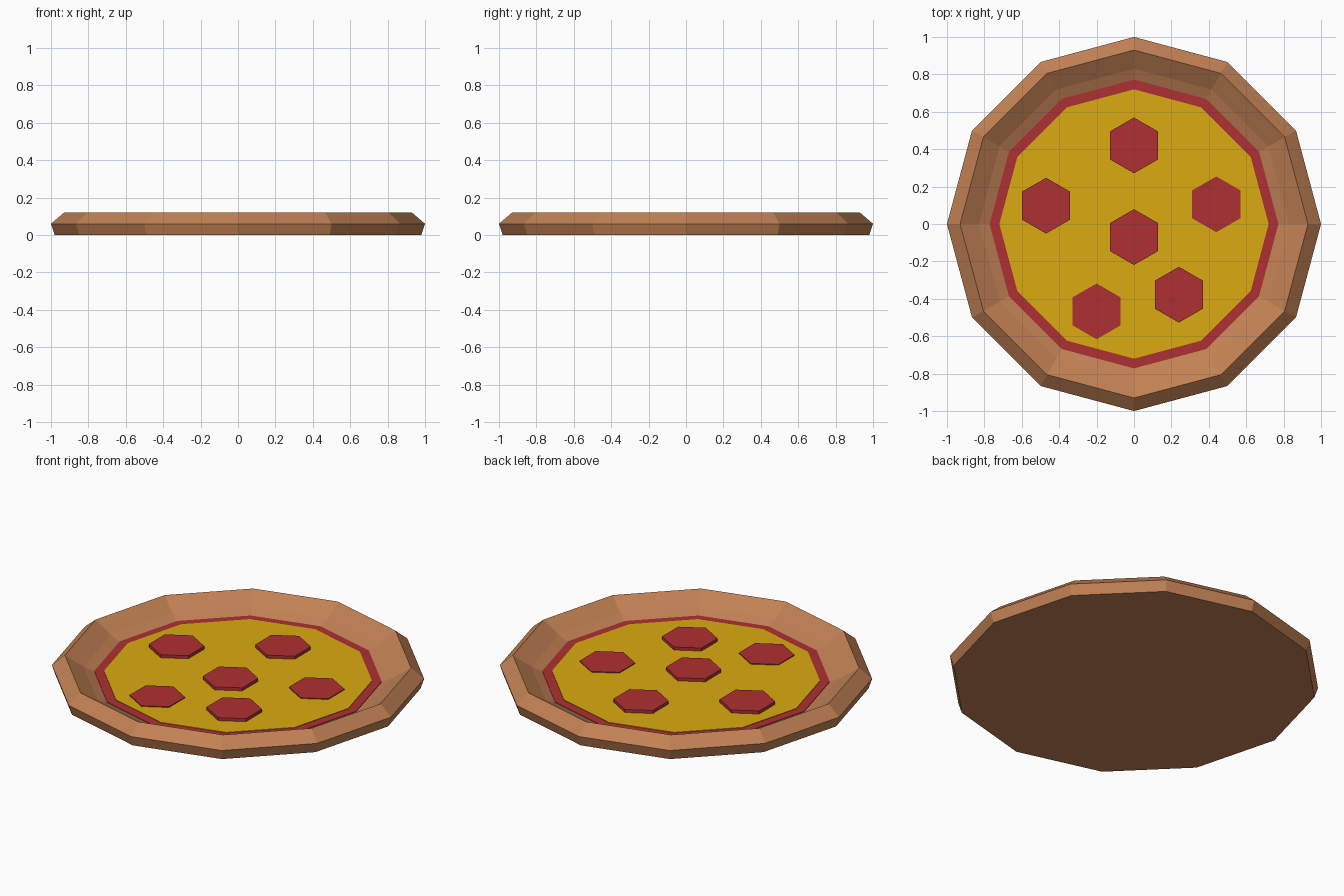
import bpy, math

if "Cube" in bpy.data.objects:
    bpy.data.objects.remove(bpy.data.objects["Cube"])

def mat(name, rgb):
    m = bpy.data.materials.new(name)
    lin = [c / 12.92 if c <= 0.04045 else ((c + 0.055) / 1.055) ** 2.4 for c in rgb]
    m.diffuse_color = (*lin, 1)
    m.use_nodes = True
    m.node_tree.nodes["Principled BSDF"].inputs["Base Color"].default_value = m.diffuse_color
    return m

CRUST = mat("baked crust", (0.76, 0.505, 0.33))
RED = mat("tomato red", (0.68, 0.185, 0.195))
CHEESE = mat("yellow cheese", (0.86, 0.67, 0.065))

def lathe(name, profile, sides, material, centre=(0, 0), turn=0.0):
    """Stack of polygon rings (radius, z), capped at both ends."""
    verts, faces = [], []
    for r, z in profile:
        for i in range(sides):
            a = turn + 2 * math.pi * i / sides
            verts.append((centre[0] + r * math.cos(a), centre[1] + r * math.sin(a), z))
    for k in range(len(profile) - 1):
        for i in range(sides):
            j = (i + 1) % sides
            faces.append((k * sides + i, k * sides + j, (k + 1) * sides + j, (k + 1) * sides + i))
    last = (len(profile) - 1) * sides
    faces.append(tuple(reversed(range(sides))))
    faces.append(tuple(range(last, last + sides)))
    me = bpy.data.meshes.new(name)
    me.from_pydata(verts, [], faces)
    me.materials.append(material)
    ob = bpy.data.objects.new(name, me)
    bpy.context.collection.objects.link(ob)
    return ob

# Crust: twelve-sided base with a raised, bevelled rim
lathe("crust", [(0.98, 0), (1.0, 0.06), (0.93, 0.12), (0.83, 0.057), (0.77, 0.03)], 12, CRUST)

# Sauce and cheese layers
lathe("sauce", [(0.772, 0.022), (0.772, 0.034)], 12, RED)
lathe("cheese", [(0.72, 0.03), (0.72, 0.037)], 12, CHEESE)

# Pepperoni slices: x, y, top height (two lie almost flush)
slices = [(0, 0.42, 0.055), (0.44, 0.105, 0.042), (-0.47, 0.098, 0.055),
          (0, -0.07, 0.055), (-0.2, -0.467, 0.042), (0.24, -0.378, 0.055)]
for n, (x, y, top) in enumerate(slices):
    lathe(f"pepperoni_{n + 1}", [(0.149, 0.033), (0.149, top)], 6, RED, (x, y), math.pi / 6)
